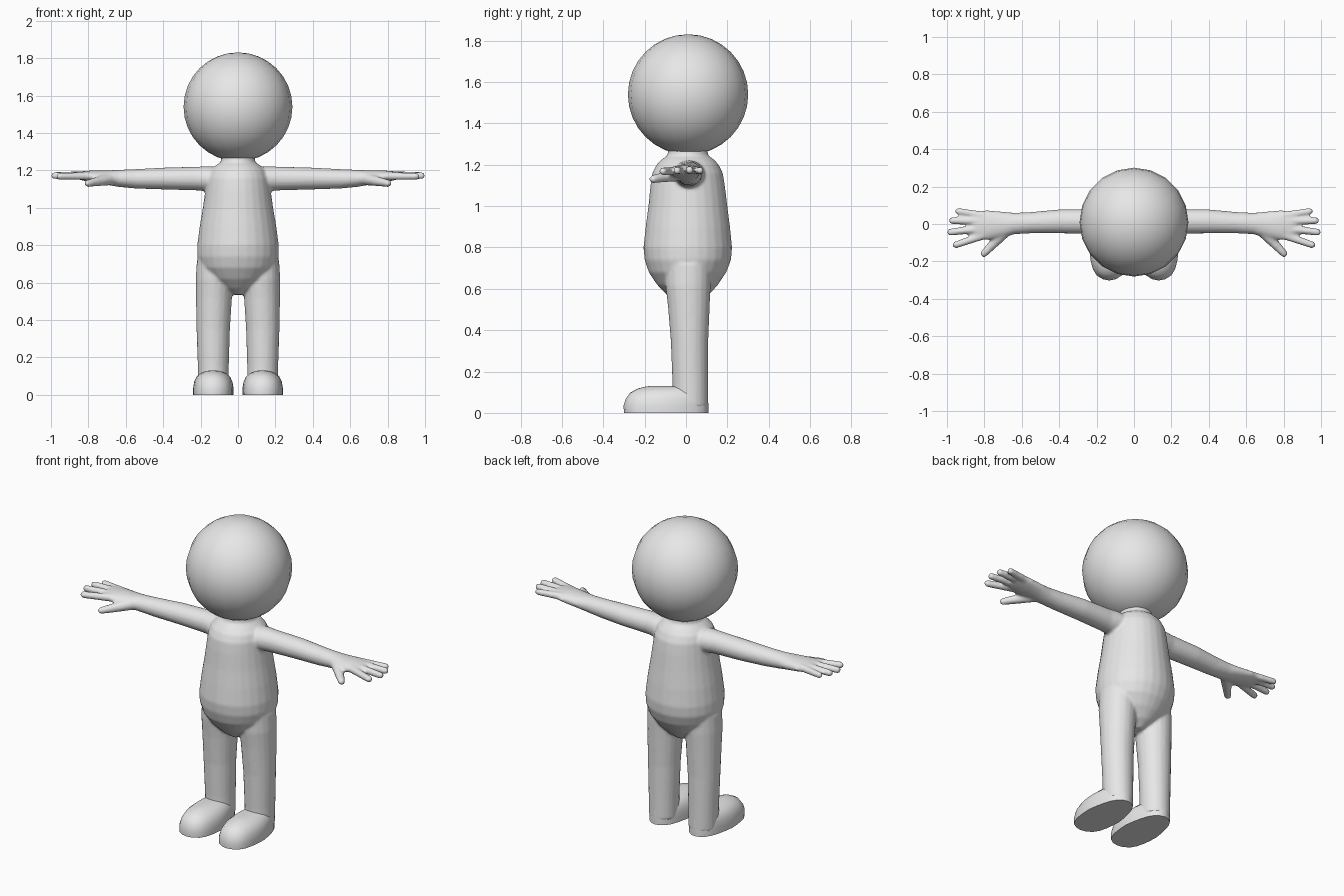
import bpy, bmesh, math
from mathutils import Vector

grey = bpy.data.materials.new("plain grey")
grey.diffuse_color = (0.8, 0.8, 0.8, 1)
X, Y, Z = Vector((1, 0, 0)), Vector((0, 1, 0)), Vector((0, 0, 1))


def loft(bm, rings, n=20):
    """Closed tube through rings of (centre, half axis, half axis)."""
    loops = []
    for c, u, v in rings:
        loops.append([bm.verts.new(c + u * math.cos(a) + v * math.sin(a))
                      for a in (2 * math.pi * i / n for i in range(n))])
    for a, b in zip(loops, loops[1:]):
        for i in range(n):
            j = (i + 1) % n
            bm.faces.new((a[i], a[j], b[j], b[i]))
    bm.faces.new(loops[0][::-1])
    bm.faces.new(loops[-1])


def finger(bm, start, end, r0, r1):
    """Tapered tube with a rounded tip."""
    p, q = Vector(start), Vector(end)
    d = (q - p).normalized()
    u = d.cross(Z).normalized()
    v = u.cross(d)
    rings = [(p, u * r0, v * r0)]
    for k in range(5):
        a = k * math.radians(20)
        r = r1 * math.cos(a)
        rings.append((q - d * r1 * (1 - math.sin(a)), u * r, v * r))
    loft(bm, rings, 12)


def finish(bm, name, angle=40):
    bmesh.ops.recalc_face_normals(bm, faces=bm.faces[:])
    me = bpy.data.meshes.new(name)
    bm.to_mesh(me)
    bm.free()
    me.materials.append(grey)
    ob = bpy.data.objects.new(name, me)
    bpy.context.collection.objects.link(ob)
    bpy.ops.object.select_all(action='DESELECT')
    ob.select_set(True)
    bpy.context.view_layer.objects.active = ob
    bpy.ops.object.shade_smooth_by_angle(angle=math.radians(angle))
    return ob


# Head: large round ball
bm = bmesh.new()
bmesh.ops.create_uvsphere(bm, u_segments=20, v_segments=16, radius=0.291)
bmesh.ops.translate(bm, verts=bm.verts[:], vec=(0, 0.01, 1.54))
finish(bm, "head")

# Body: torso, legs, arms and hands blended into one skin
bm = bmesh.new()

# Torso and neck: height, half width, front y, back y
torso = [(0.535, 0.03, -0.04, 0.06), (0.57, 0.09, -0.09, 0.11),
         (0.62, 0.155, -0.14, 0.155), (0.68, 0.20, -0.18, 0.195),
         (0.74, 0.218, -0.20, 0.218), (0.80, 0.218, -0.206, 0.223),
         (0.90, 0.205, -0.195, 0.213), (1.00, 0.188, -0.182, 0.20),
         (1.10, 0.174, -0.172, 0.188), (1.16, 0.166, -0.163, 0.178),
         (1.20, 0.15, -0.143, 0.158), (1.225, 0.122, -0.118, 0.136),
         (1.245, 0.092, -0.09, 0.108), (1.31, 0.085, -0.08, 0.098)]
loft(bm, [(Vector((0, (f + b) / 2, z)), X * w, Y * (b - f) / 2)
          for z, w, f, b in torso], 28)

# Leg: height, inner x, outer x, front y, back y
leg = [(0.03, 0.05, 0.212, -0.066, 0.107), (0.15, 0.049, 0.215, -0.066, 0.107),
       (0.35, 0.043, 0.222, -0.074, 0.108), (0.52, 0.032, 0.225, -0.088, 0.115),
       (0.62, 0.025, 0.226, -0.10, 0.12), (0.72, 0.03, 0.22, -0.10, 0.12)]
# Arm and palm: x, bottom z, top z, front y, back y
arm = [(0.06, 1.08, 1.215, -0.065, 0.095), (0.16, 1.088, 1.222, -0.06, 0.09),
       (0.22, 1.093, 1.22, -0.053, 0.08), (0.40, 1.098, 1.215, -0.05, 0.078),
       (0.55, 1.103, 1.207, -0.05, 0.064), (0.64, 1.112, 1.203, -0.055, 0.06),
       (0.70, 1.122, 1.20, -0.072, 0.066), (0.78, 1.135, 1.2, -0.086, 0.073),
       (0.84, 1.148, 1.195, -0.085, 0.07), (0.87, 1.157, 1.187, -0.065, 0.055)]
# Fingers and thumb: start, end, radii
fingers = [((0.80, 0.045, 1.172), (0.957, 0.071, 1.172), 0.021, 0.018),
           ((0.80, 0.015, 1.174), (0.99, 0.018, 1.174), 0.022, 0.019),
           ((0.80, -0.025, 1.174), (1.0, -0.045, 1.172), 0.022, 0.019),
           ((0.80, -0.06, 1.17), (0.97, -0.117, 1.168), 0.022, 0.019),
           ((0.68, -0.03, 1.155), (0.815, -0.172, 1.128), 0.034, 0.02)]
for s in (1, -1):
    loft(bm, [(Vector((s * (i + o) / 2, (f + b) / 2, z)), X * (o - i) / 2, Y * (b - f) / 2)
              for z, i, o, f, b in leg])
    loft(bm, [(Vector((s * x, (f + b) / 2, (lo + hi) / 2)), Y * (b - f) / 2, Z * (hi - lo) / 2)
              for x, lo, hi, f, b in arm])
    for p, q, r0, r1 in fingers:
        finger(bm, (s * p[0], p[1], p[2]), (s * q[0], q[1], q[2]), r0, r1)

body = finish(bm, "body")
remesh = body.modifiers.new("blend", 'REMESH')
remesh.mode = 'VOXEL'
remesh.voxel_size = 0.008
remesh.use_smooth_shade = True
smooth = body.modifiers.new("soften", 'SMOOTH')
smooth.factor = 0.5
smooth.iterations = 5

# Feet: flat sole, rounded toe, narrower heel
# height, half width, toe y, heel y
foot = [(0.0, 0.108, -0.30, 0.108), (0.035, 0.108, -0.302, 0.108),
        (0.07, 0.103, -0.29, 0.107), (0.098, 0.09, -0.27, 0.106),
        (0.117, 0.068, -0.235, 0.10), (0.127, 0.042, -0.195, 0.08),
        (0.131, 0.015, -0.17, 0.0)]
for s, side in ((1, "left"), (-1, "right")):
    bm = bmesh.new()
    loft(bm, [(Vector((s * 0.132, (f + b) / 2, z)), X * w, Y * (b - f) / 2)
              for z, w, f, b in foot], 24)
    # Square the outline slightly and taper it to the heel
    for v in bm.verts:
        dx = v.co.x - s * 0.132
        t = (v.co.y + 0.097) / 0.205
        fill = min(1.25, 1 / max(0.5, math.sqrt(max(0.0, 1 - t * t))) ** 0.4)
        heel = 1 - 0.2 * max(0.0, t)
        v.co.x = s * 0.132 + max(-0.108, min(0.108, dx * fill * heel))
    finish(bm, "foot_" + side, 50)
